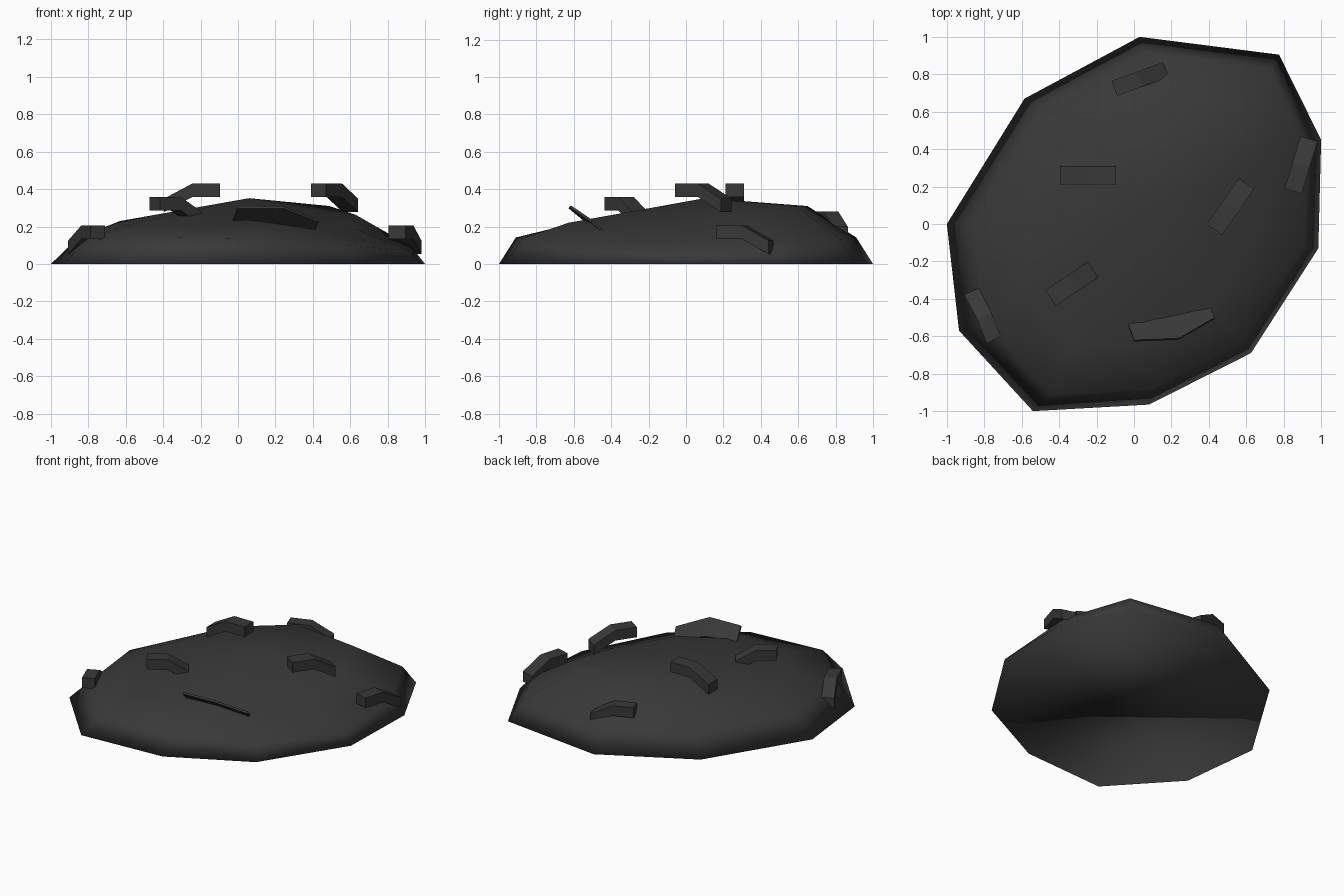
import bpy, bmesh
from mathutils import Vector

if "Cube" in bpy.data.objects:
    bpy.data.objects.remove(bpy.data.objects["Cube"])

charcoal = bpy.data.materials.new("charcoal grey")
charcoal.diffuse_color = (0.04, 0.04, 0.04, 1)
charcoal.use_nodes = True
charcoal.node_tree.nodes["Principled BSDF"].inputs["Base Color"].default_value = charcoal.diffuse_color


def finish(name, bm, smooth):
    bmesh.ops.recalc_face_normals(bm, faces=bm.faces)
    me = bpy.data.meshes.new(name)
    for f in bm.faces:
        f.smooth = smooth
    bm.to_mesh(me)
    bm.free()
    me.materials.append(charcoal)
    ob = bpy.data.objects.new(name, me)
    bpy.context.collection.objects.link(ob)


def loft(bm, rings):
    """Bridge equal-length rings of points; returns the vertex rings."""
    vs = [[bm.verts.new(p) for p in r] for r in rings]
    n = len(vs[0])
    for a, b in zip(vs, vs[1:]):
        for i in range(n):
            j = (i + 1) % n
            bm.faces.new((a[i], a[j], b[j], b[i]))
    return vs


# Mound: irregular ten-sided base, steep rim, tilted shoulder, low peak.
# The front-right side is lower than the rest.
outline = [(0.03, 1.0), (0.775, 0.905), (1.0, 0.45), (0.985, -0.13), (0.625, -0.69),
           (0.08, -0.965), (-0.54, -1.0), (-0.935, -0.57), (-1.0, 0.0), (-0.585, 0.67)]
rim = [(x * 0.89 + 0.035, y * 0.91, 0.142 - 0.07 * max(0, x - 0.7 * max(y, 0)))
       for x, y in outline]
shoulder = [(x * 0.63, y * 0.65, min(0.31, 0.267 + 0.037 * x + 0.042 * y
                                     - 0.11 * max(0, x - max(y, 0))))
            for x, y in outline]
bm = bmesh.new()
rings = loft(bm, [[(x, y, 0) for x, y in outline], rim, shoulder])
bm.faces.new(rings[0])
peak = bm.verts.new((0.06, 0.1, 0.352))
top = rings[-1]
for i in range(len(top)):
    bm.faces.new((top[i], top[(i + 1) % len(top)], peak))
finish("mound", bm, True)


# Bent chunks: a level half and a drooping half, box cross-section
def chunk(name, start, end, z_top, width=0.1, height=0.072, drop=0.08, bend=(0, 0)):
    a, b = Vector((*start, z_top)), Vector((*end, z_top - drop))
    mid = a.lerp(b, 0.5) + Vector((*bend, 0))
    mid.z = z_top
    d = b - a
    side = Vector((-d.y, d.x, 0)).normalized() * width / 2
    down = Vector((0, 0, -height))
    bm = bmesh.new()
    r = loft(bm, [[p + side, p - side, p - side + down, p + side + down]
                  for p in (a, mid, b)])
    bm.faces.new(r[0])
    bm.faces.new(r[-1])
    finish(name, bm, False)


chunk("chunk_back", (-0.105, 0.725), (0.17, 0.825), 0.28, width=0.085)
chunk("chunk_centre", (-0.095, 0.26), (-0.395, 0.26), 0.43)
chunk("chunk_right", (0.43, -0.03), (0.6, 0.215), 0.43)
chunk("chunk_right_edge", (0.85, 0.175), (0.935, 0.455), 0.205, width=0.095)
chunk("chunk_left", (-0.445, -0.395), (-0.22, -0.245), 0.358)
chunk("chunk_left_edge", (-0.75, -0.62), (-0.87, -0.36), 0.205, width=0.085, bend=(0.01, 0))

# Chunk lying on its side: a thin bent slab leaning forward
upper = [(0.0, -0.62, 0.31), (0.24, -0.61, 0.31), (0.43, -0.5, 0.235)]
lower = [(-0.03, -0.53, 0.235), (0.17, -0.5, 0.23), (0.41, -0.445, 0.185)]
off = Vector((0, -0.008, -0.012))
bm = bmesh.new()
r = loft(bm, [[Vector(u), Vector(l), Vector(l) + off, Vector(u) + off]
              for u, l in zip(upper, lower)])
bm.faces.new(r[0])
bm.faces.new(r[-1])
finish("chunk_front", bm, False)
